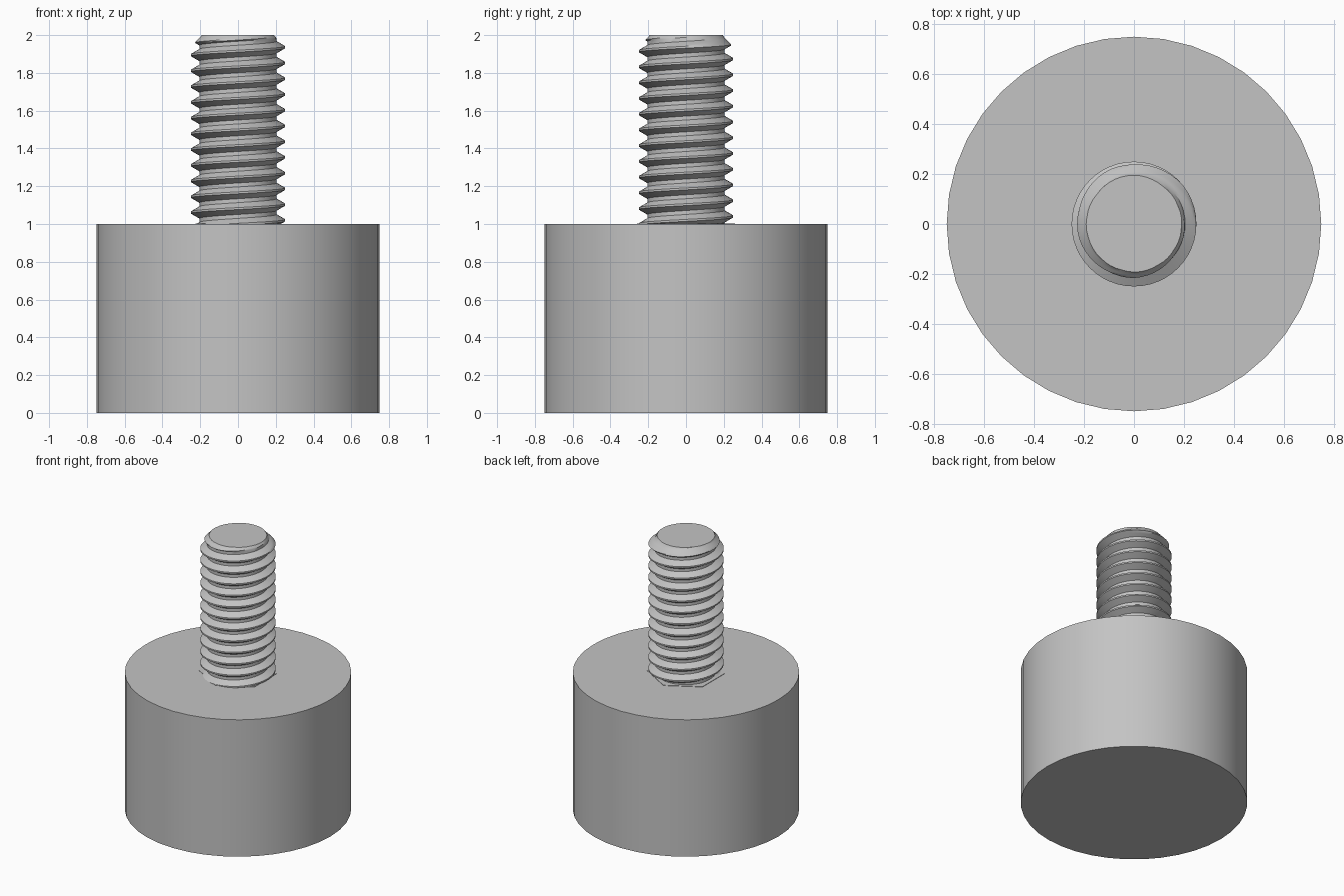
import bpy, bmesh
from math import pi, cos, sin

cube = bpy.data.objects.get("Cube")
if cube:
    bpy.data.objects.remove(cube, do_unlink=True)

grey = bpy.data.materials.new("plain grey")
grey.use_nodes = True
colour = (0.55, 0.55, 0.55, 1)
grey.diffuse_color = colour
grey.node_tree.nodes["Principled BSDF"].inputs["Base Color"].default_value = colour


def finish(bm, name, angle):
    """Turn a bmesh into a grey object with sharp edges above the angle."""
    bmesh.ops.recalc_face_normals(bm, faces=bm.faces)
    mesh = bpy.data.meshes.new(name)
    bm.to_mesh(mesh)
    bm.free()
    obj = bpy.data.objects.new(name, mesh)
    bpy.context.collection.objects.link(obj)
    mesh.materials.append(grey)
    bpy.ops.object.select_all(action='DESELECT')
    obj.select_set(True)
    bpy.context.view_layer.objects.active = obj
    bpy.ops.object.shade_smooth_by_angle(angle=angle)
    return obj


def cylinder(name, sides, radius, z0, z1, turn=0):
    bm = bmesh.new()
    bmesh.ops.create_cone(bm, cap_ends=True, segments=sides,
                          radius1=radius, radius2=radius, depth=z1 - z0)
    obj = finish(bm, name, pi / 6)
    obj.location.z = (z0 + z1) / 2
    obj.rotation_euler.z = turn
    return obj


# Wide body and the thin hexagon at the foot of the stud
cylinder("body", 40, 0.75, 0, 1)
cylinder("hexagon_collar", 6, 0.26, 0.99, 1.003)

# Threaded stud: a thread profile swept along a right-handed helix
PITCH, SEG = 1 / 12, 48
CREST, ROOT, TIP = 0.25, 0.205, 0.19
START = 1.936 - 13 * PITCH
# (height as a fraction of the pitch, radius), flanks split for the chamfer
flank = [(1 / 16 + 0.3125 * k / 4, CREST + (ROOT - CREST) * k / 4) for k in range(5)]
profile = [(-f, r) for f, r in reversed(flank)] + flank + [(1 - flank[-1][0], ROOT)]

bm = bmesh.new()
previous = None
for n in range(16 * SEG + 1):
    a = 2 * pi * n / SEG
    ring = []
    for f, r in profile:
        z = START + PITCH * (n / SEG + f - 1)
        r = min(r, TIP + max(2 - z, 0))
        ring.append(bm.verts.new((r * cos(a), r * sin(a), z)))
    if previous:
        for k in range(len(profile) - 1):
            bm.faces.new((previous[k], ring[k], ring[k + 1], previous[k + 1]))
    previous = ring
bmesh.ops.remove_doubles(bm, verts=bm.verts, dist=0.0001)

# Trim the stud flat at both ends and close it
for height, up in ((0.99, -1), (2, 1)):
    geom = bm.verts[:] + bm.edges[:] + bm.faces[:]
    cut = bmesh.ops.bisect_plane(bm, geom=geom, dist=0.00001, plane_co=(0, 0, height),
                                 plane_no=(0, 0, up), clear_outer=True)
    rim = [e for e in bm.edges if e.is_boundary
           and all(abs(v.co.z - height) < 0.0001 for v in e.verts)]
    bmesh.ops.holes_fill(bm, edges=rim, sides=0)
finish(bm, "threaded_stud", pi / 6)
